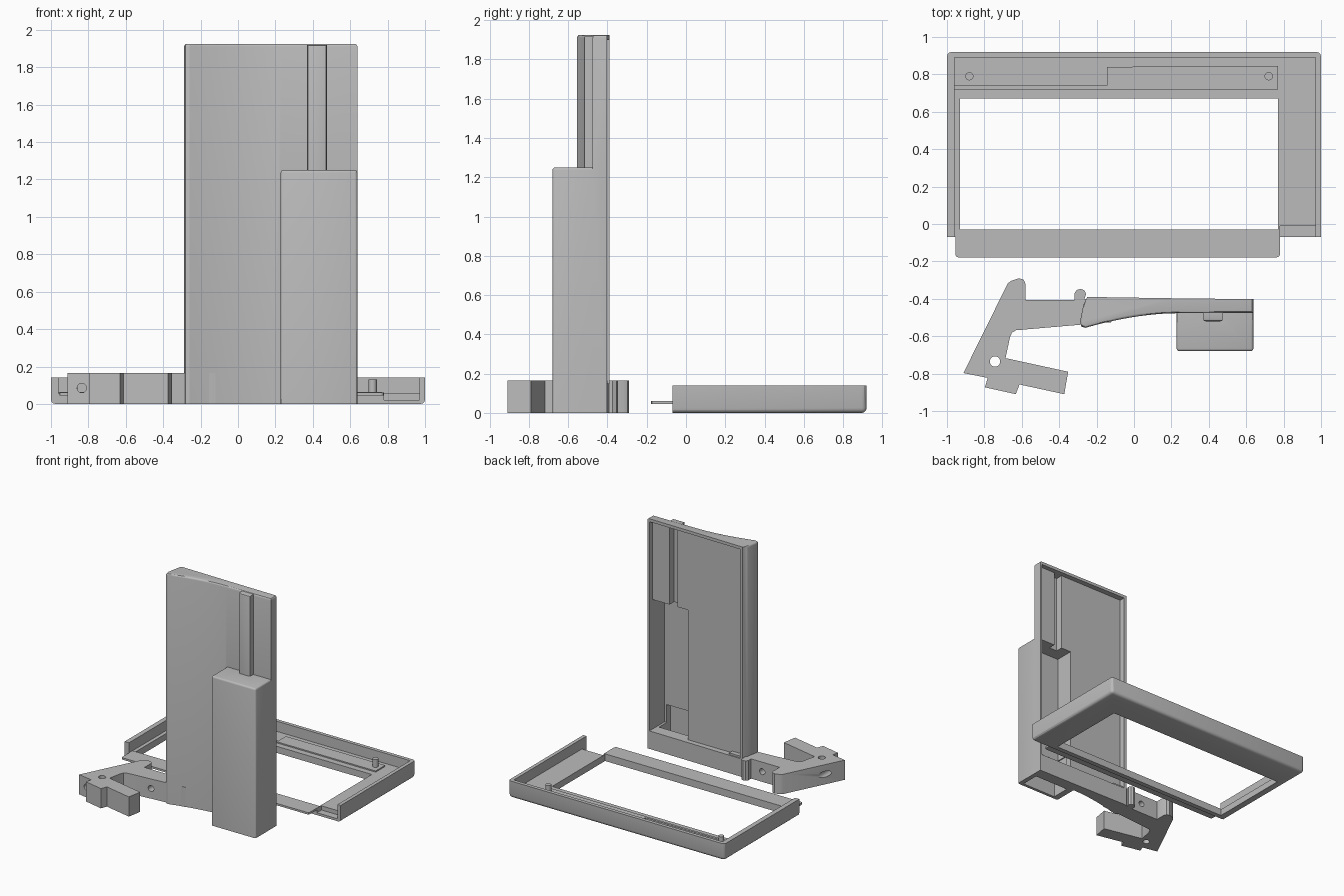
import bpy, bmesh, math

if "Cube" in bpy.data.objects:
    bpy.data.objects.remove(bpy.data.objects["Cube"])

grey = bpy.data.materials.new("plain grey")
grey.diffuse_color = (0.5, 0.5, 0.5, 1)
grey.use_nodes = True
grey.node_tree.nodes["Principled BSDF"].inputs["Base Color"].default_value = grey.diffuse_color


def prism(name, pts, z0, z1):
    """Extrude an outline in plan from z0 to z1."""
    bm = bmesh.new()
    face = bm.faces.new([bm.verts.new((x, y, z0)) for x, y in pts])
    top = bmesh.ops.extrude_face_region(bm, geom=[face])["geom"]
    for v in top:
        if isinstance(v, bmesh.types.BMVert):
            v.co.z = z1
    bmesh.ops.recalc_face_normals(bm, faces=bm.faces)
    me = bpy.data.meshes.new(name)
    bm.to_mesh(me)
    bm.free()
    me.materials.append(grey)
    ob = bpy.data.objects.new(name, me)
    bpy.context.collection.objects.link(ob)
    return ob


def box(name, x0, x1, y0, y1, z0, z1):
    return prism(name, [(x0, y0), (x1, y0), (x1, y1), (x0, y1)], z0, z1)


def circle(cx, cy, r, n=24):
    return [(cx + r * math.cos(i * math.tau / n), cy + r * math.sin(i * math.tau / n)) for i in range(n)]


def boolean(ob, other, op="DIFFERENCE"):
    """Apply a boolean and discard the helper."""
    other.hide_render = True
    m = ob.modifiers.new(op, "BOOLEAN")
    m.operation, m.object, m.solver = op, other, "EXACT"
    bpy.context.view_layer.objects.active = ob
    bpy.ops.object.modifier_apply(modifier=m.name)
    bpy.data.objects.remove(other)


def bevel(ob, width, segments=3, rule=None):
    """Round the edges picked by a rule."""
    bm = bmesh.new()
    bm.from_mesh(ob.data)
    edges = [e for e in bm.edges if e.calc_face_angle(0) > 0.6 and (rule is None or rule(e))]
    bmesh.ops.bevel(bm, geom=edges, offset=width, segments=segments, profile=0.5, affect="EDGES")
    bm.to_mesh(ob.data)
    bm.free()


def smooth(ob):
    bpy.ops.object.select_all(action="DESELECT")
    ob.select_set(True)
    bpy.context.view_layer.objects.active = ob
    bpy.ops.object.shade_smooth_by_angle(angle=math.radians(30))


def mid(e):
    return (e.verts[0].co + e.verts[1].co) / 2


# Tray frame: rounded outer block, hollowed, with a large window
frame = box("tray_frame", -1, 1, -0.07, 0.92, 0, 0.14)
bevel(frame, 0.025, 3, lambda e: mid(e).z < 0.1 and mid(e).y > -0.05
      and (mid(e).z < 0.01 or mid(e).y > 0.9))
boolean(frame, box("tray_hollow", -0.96, 0.97, -0.2, 0.89, 0.055, 0.3))
boolean(frame, box("tray_window", -0.93, 0.77, -0.03, 0.67, -0.1, 0.3))
boolean(frame, box("front_step", 0.78, 0.97, -0.2, -0.01, 0.02, 0.3))
smooth(frame)

# Stepped shelf, front tongue and locating pegs
prism("shelf_step", [(-0.96, 0.72), (0.77, 0.72), (0.77, 0.845), (-0.145, 0.84),
                     (-0.145, 0.74), (-0.96, 0.74)], 0.05, 0.065)
tongue = box("front_tongue", -0.955, 0.78, -0.178, -0.03, 0.044, 0.06)
bevel(tongue, 0.015, 2, lambda e: abs(e.verts[0].co.z - e.verts[1].co.z) > 0.01 and mid(e).y < -0.1)
for side, x in (("left", -0.88), ("right", 0.72)):
    smooth(prism(side + "_peg", circle(x, 0.79, 0.022), 0.05, 0.13))

# Upright cover: curved front profile, hollow back
curve = []
for i in range(13):
    t = i / 12
    curve.append((-0.26 + 0.49 * t, -0.555 + 0.078 * (1 - (1 - t) ** 1.8)))
cover = prism("upright_cover", [(-0.25, -0.39), (-0.27, -0.43), (-0.288, -0.52), (-0.282, -0.548)]
              + curve + [(0.638, -0.475), (0.638, -0.402), (0.2, -0.397)], 0, 1.925)
bevel(cover, 0.014, 3, lambda e: mid(e).z > 1.92 and mid(e).y < -0.41)

# Battery-like front housing and cable channel joined to the cover
housing = box("front_housing", 0.228, 0.638, -0.68, -0.41, 0, 1.25)
bevel(housing, 0.014, 3, lambda e: mid(e).y < -0.5 and mid(e).z > 0.1)
boolean(cover, housing, "UNION")
channel = box("channel", 0.37, 0.475, -0.52, -0.45, 1.2, 1.92)
bevel(channel, 0.012, 2, lambda e: mid(e).y < -0.51)
boolean(cover, channel, "UNION")

# Recesses in the back
boolean(cover, box("back_recess", -0.225, 0.62, -0.44, -0.3, 0.15, 1.9))
boolean(cover, box("groove", 0.385, 0.46, -0.50, -0.42, 1.0, 1.9))
boolean(cover, box("housing_cavity", 0.29, 0.62, -0.60, -0.42, 0.15, 1.235))
boolean(cover, box("bottom_opening", 0.28, 0.60, -0.655, -0.50, -0.1, 0.3))
smooth(cover)

# Hinge arm with hooked end
arm = prism("hinge_arm", [
    (-0.912, -0.797), (-0.675, -0.318), (-0.655, -0.303), (-0.615, -0.29), (-0.59, -0.298),
    (-0.58, -0.32), (-0.58, -0.407), (-0.318, -0.407), (-0.318, -0.37), (-0.305, -0.352),
    (-0.285, -0.347), (-0.265, -0.355), (-0.256, -0.375), (-0.265, -0.40), (-0.12, -0.40),
    (-0.12, -0.525), (-0.28, -0.538), (-0.63, -0.568), (-0.652, -0.58), (-0.663, -0.605),
    (-0.687, -0.717), (-0.352, -0.79), (-0.373, -0.91), (-0.612, -0.858), (-0.632, -0.91),
    (-0.797, -0.873), (-0.782, -0.823)], 0, 0.165)
boolean(arm, prism("pivot_hole", circle(-0.743, -0.735, 0.028), -0.1, 0.3))


def cross_bore(x, y0, y1):
    """Round hole running front to back."""
    c = prism("bore", circle(0, 0, 0.025), 0, y1 - y0)
    c.rotation_euler = (-math.pi / 2, 0, 0)
    c.location = (x, y0, 0.085)
    bpy.context.view_layer.update()
    return c


boolean(arm, cross_bore(-0.835, -0.95, -0.55))
boolean(arm, cross_bore(-0.42, -0.6, -0.3))
smooth(arm)
